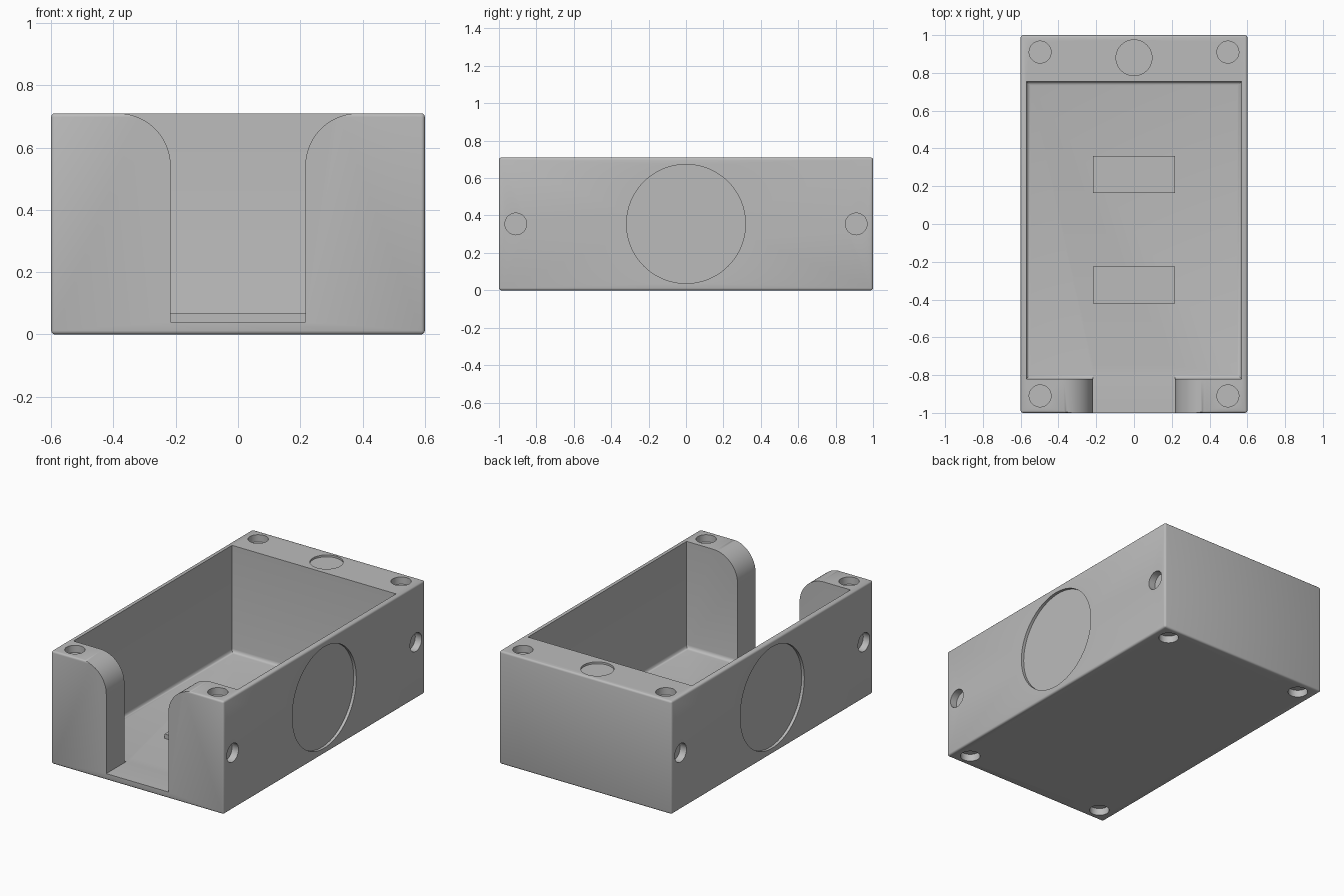
import bpy, bmesh, math

if "Cube" in bpy.data.objects:
    bpy.data.objects.remove(bpy.data.objects["Cube"])

W, L, H = 0.6, 1.0, 0.71      # half width, half length, height
FLOOR = 0.04

grey = bpy.data.materials.new("grey plastic")
grey.diffuse_color = (0.5, 0.5, 0.5, 1)
grey.use_nodes = True
grey.node_tree.nodes["Principled BSDF"].inputs["Base Color"].default_value = grey.diffuse_color


def to_object(name, bm):
    bmesh.ops.recalc_face_normals(bm, faces=bm.faces)
    mesh = bpy.data.meshes.new(name)
    bm.to_mesh(mesh)
    bm.free()
    ob = bpy.data.objects.new(name, mesh)
    bpy.context.collection.objects.link(ob)
    ob.data.materials.append(grey)
    return ob


def box(name, lo, hi, bevel=0, segments=2, pick=lambda e: True):
    bm = bmesh.new()
    bmesh.ops.create_cube(bm, size=1)
    for v in bm.verts:
        v.co = [(a + b) / 2 + c * (b - a) for a, b, c in zip(lo, hi, v.co)]
    if bevel:
        bmesh.ops.bevel(bm, geom=[e for e in bm.edges if pick(e)], offset=bevel,
                        segments=segments, profile=0.5, affect='EDGES')
    return to_object(name, bm)


def cylinder(name, loc, r, depth, axis='Z', n=48):
    """Disc-shaped cutter reaching `depth` to both sides of loc."""
    bm = bmesh.new()
    bmesh.ops.create_cone(bm, cap_ends=True, segments=n, radius1=r, radius2=r, depth=2 * depth)
    ob = to_object(name, bm)
    for v in ob.data.vertices:
        x, y, z = v.co
        v.co = (z, x, y) if axis == 'X' else (x, y, z)
        v.co += type(v.co)(loc)
    # the axis swap is a rotation, so face directions stay valid
    return ob


def cut(target, cutter):
    mod = target.modifiers.new("cut", 'BOOLEAN')
    mod.operation, mod.solver, mod.object = 'DIFFERENCE', 'EXACT', cutter
    bpy.context.view_layer.objects.active = target
    bpy.ops.object.modifier_apply(modifier=mod.name)
    bpy.data.objects.remove(cutter, do_unlink=True)


# Tray body with softened outer edges
tray = box("tray", (-W, -L, 0), (W, L, H), 0.012, 3)

# Main cavity, rounded where walls meet the floor
cut(tray, box("cavity", (-0.57, -0.82, FLOOR), (0.57, 0.755, 1), 0.022, 4,
              lambda e: all(v.co.z < 0.1 for v in e.verts)))

# Front opening with flared, rounded top corners
half, r = 0.216, 0.17
right = [(half, FLOOR)] + [
    (half + r - r * math.cos(a), H - r + r * math.sin(a))
    for a in (math.pi / 2 * i / 16 for i in range(17))] + [(half + r, 1)]
profile = right + [(-x, z) for x, z in reversed(right)]
bm = bmesh.new()
face = bm.faces.new([bm.verts.new((x, -1.1, z)) for x, z in profile])
ext = bmesh.ops.extrude_face_region(bm, geom=[face])
bmesh.ops.translate(bm, vec=(0, 0.35, 0),
                    verts=[g for g in ext["geom"] if isinstance(g, bmesh.types.BMVert)])
cut(tray, to_object("front_opening", bm))

# Magnet holes at the corners of the top, bottom and sides
for sx in (-1, 1):
    for y in (-0.91, 0.91):
        for z in (0, H):
            cut(tray, cylinder("hole", (sx * 0.497, y, z), 0.058, 0.045))
        cut(tray, cylinder("side_hole", (sx * W, y, H / 2), 0.058, 0.045, 'X'))
    # Large shallow round recess on each side
    cut(tray, cylinder("side_recess", (sx * W, 0, H / 2), 0.318, 0.018, 'X', 96))

# Small shallow recess on the back rim
cut(tray, cylinder("rim_recess", (0, 0.88, H), 0.095, 0.012))

# Raised pads on the cavity floor
for name, y in (("front_pad", -0.42), ("rear_pad", 0.165)):
    box(name, (-half, y, FLOOR - 0.01), (half, y + 0.195, 0.068))

bpy.ops.object.select_all(action='DESELECT')
tray.select_set(True)
bpy.context.view_layer.objects.active = tray
bpy.ops.object.shade_smooth_by_angle(angle=math.radians(35))
